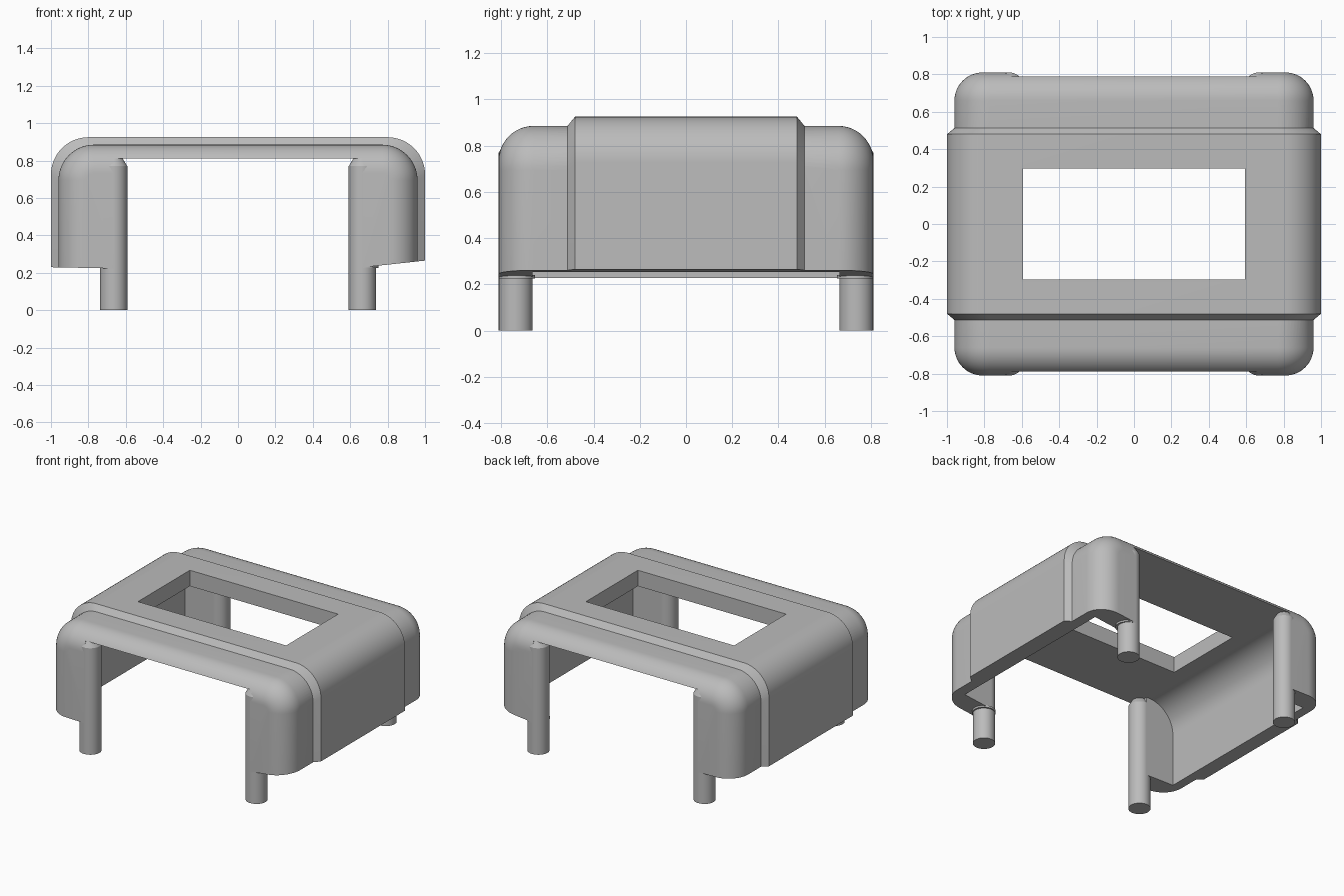
import bpy, bmesh, math

if "Cube" in bpy.data.objects:
    bpy.data.objects.remove(bpy.data.objects["Cube"], do_unlink=True)

grey = bpy.data.materials.new("plain grey")
COLOUR = (0.5, 0.5, 0.5, 1)
grey.use_nodes = True
grey.diffuse_color = COLOUR
grey.node_tree.nodes["Principled BSDF"].inputs["Base Color"].default_value = COLOUR

ARC = 16
POST_X, POST_Y, POST_R = 0.665, 0.737, 0.073


def add_object(name, bm):
    bmesh.ops.recalc_face_normals(bm, faces=bm.faces)
    mesh = bpy.data.meshes.new(name)
    bm.to_mesh(mesh)
    bm.free()
    mesh.materials.append(grey)
    obj = bpy.data.objects.new(name, mesh)
    bpy.context.collection.objects.link(obj)
    return obj


def arch(half, top, radius, base=None):
    """Arch outline in x and z; base is a flat height or the slanted hem."""
    pts = []
    for side, start in ((1, 0), (-1, math.pi / 2)):
        for i in range(ARC + 1):
            a = start + math.pi / 2 * i / ARC
            pts.append((side * (half - radius) + radius * math.cos(a),
                        top - radius + radius * math.sin(a)))
    if base is None:
        pts += [(-half, 0.222 + 0.02 * (half - 0.6)), (-0.6, 0.222),
                (0.6, 0.222), (half, 0.222 + 0.108 * (half - 0.6))]
    else:
        pts += [(-half, base), (half, base)]
    return pts


def loft(name, sections):
    """Skin a list of (y, outline) sections and cap both ends."""
    bm = bmesh.new()
    rings = [[bm.verts.new((x, y, z)) for x, z in pts] for y, pts in sections]
    n = len(rings[0])
    for a, b in zip(rings, rings[1:]):
        for i in range(n):
            j = (i + 1) % n
            bm.faces.new((a[i], a[j], b[j], b[i]))
    bm.faces.new(rings[0])
    bm.faces.new(rings[-1])
    return add_object(name, bm)


def box(name, x, y, z0, z1):
    bm = bmesh.new()
    bmesh.ops.create_cube(bm, size=2)
    for v in bm.verts:
        v.co = (v.co.x * x, v.co.y * y, z1 if v.co.z > 0 else z0)
    return add_object(name, bm)


def cylinder(name, x, y, z0, z1, r0, r1=None):
    bm = bmesh.new()
    bmesh.ops.create_cone(bm, cap_ends=True, segments=40, radius1=r0,
                          radius2=r0 if r1 is None else r1, depth=z1 - z0)
    bmesh.ops.translate(bm, verts=bm.verts, vec=(x, y, (z0 + z1) / 2))
    return add_object(name, bm)


def boolean(target, tool, operation):
    mod = target.modifiers.new("cut", "BOOLEAN")
    mod.operation, mod.solver, mod.object = operation, "EXACT", tool
    evaluated = target.evaluated_get(bpy.context.evaluated_depsgraph_get())
    mesh = bpy.data.meshes.new_from_object(evaluated)
    target.modifiers.clear()
    target.data = mesh
    bpy.data.objects.remove(tool, do_unlink=True)


# Main shell with rounded ends
half_round = []
for i in range(13):
    a = math.pi / 2 * i / 12
    inset = 0.15 * (1 - math.cos(a))
    half_round.append((0.66 + 0.15 * math.sin(a),
                       arch(0.96 - inset, 0.885 - inset, 0.19 - inset)))
shell = loft("shell", [(-y, p) for y, p in reversed(half_round)] + half_round)

# Raised band with bevelled edges
wide, narrow = arch(1.0, 0.925, 0.2), arch(0.955, 0.88, 0.19)
band = loft("band", [(-0.517, narrow), (-0.48, wide), (0.48, wide), (0.517, narrow)])
boolean(shell, band, "UNION")

# Hollow interior, end openings and top window
cavity = arch(0.89, 0.81, 0.2, -0.2)
boolean(shell, loft("cavity", [(-0.664, cavity), (0.664, cavity)]), "DIFFERENCE")
boolean(shell, box("end_opening", POST_X, 1.2, -0.3, 0.81), "DIFFERENCE")
boolean(shell, box("window", 0.593, 0.297, 0.6, 1.2), "DIFFERENCE")

# Corner posts running down into feet
parts = [shell]
for sx, side in ((1, "left"), (-1, "right")):
    for sy, end in ((-1, "front"), (1, "back")):
        x, y = sx * POST_X, sy * POST_Y
        name = f"{end}_{side}_post"
        parts.append(cylinder(name, x, y, 0, 0.77, POST_R))
        parts.append(cylinder(name + "_tip", x, y, 0.77, 0.815, POST_R, 0.046))
        if sx > 0:
            parts.append(cylinder(name + "_collar", x + 0.007, y - sy * 0.005,
                                  0.225, 0.24, 0.078))

# Smooth shading with sharp edges kept
bpy.ops.object.select_all(action="DESELECT")
for obj in parts:
    obj.select_set(True)
bpy.context.view_layer.objects.active = shell
bpy.ops.object.shade_smooth_by_angle(angle=math.radians(30))
